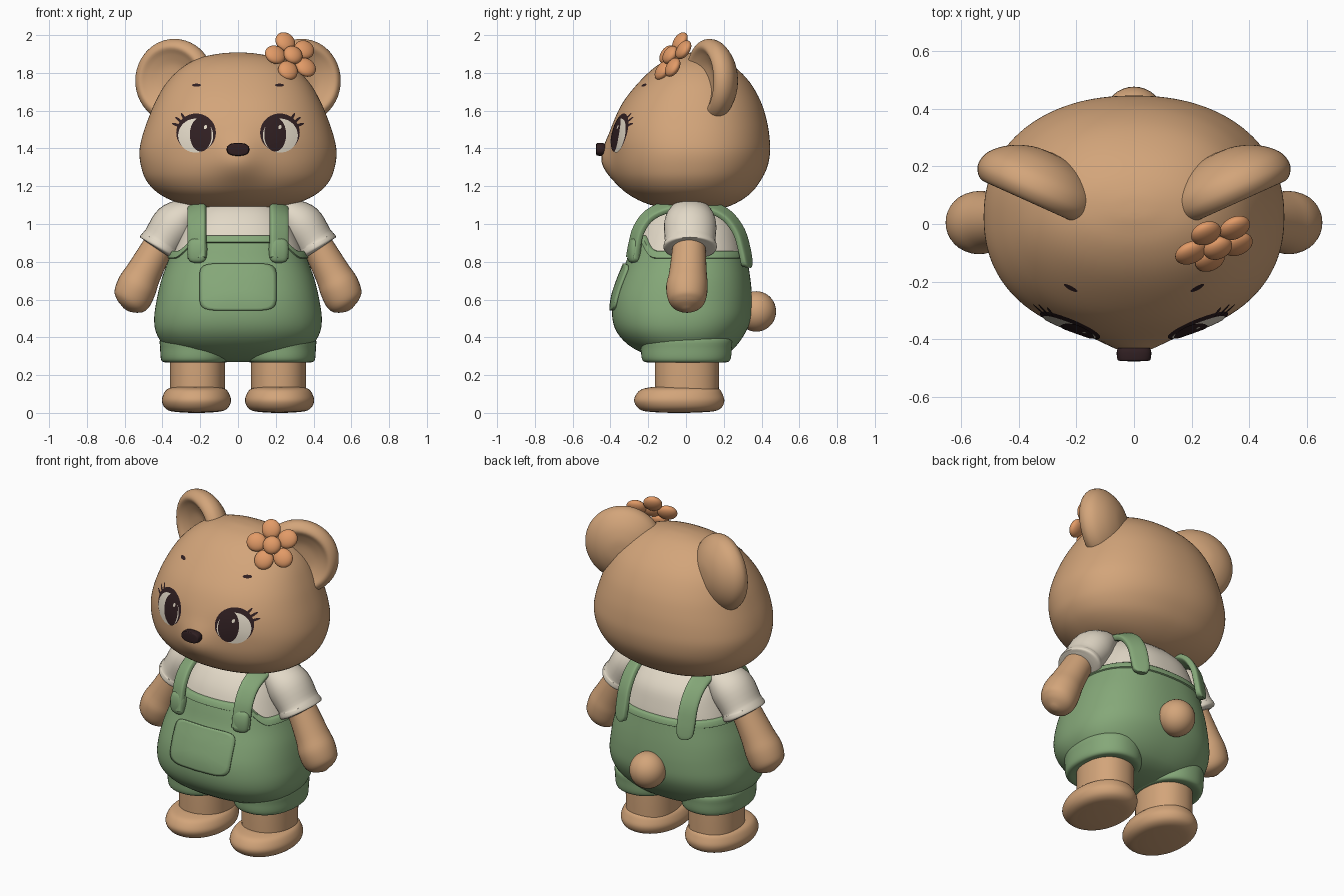
import bpy, bmesh, math
from mathutils import Vector, Matrix
from mathutils.bvhtree import BVHTree

if "Cube" in bpy.data.objects:
    bpy.data.objects.remove(bpy.data.objects["Cube"])


def material(name, rgb):
    m = bpy.data.materials.new(name)
    m.diffuse_color = (*rgb, 1)
    m.use_nodes = True
    m.node_tree.nodes["Principled BSDF"].inputs["Base Color"].default_value = m.diffuse_color
    return m


FUR = material("tan fur", (0.65, 0.375, 0.195))
GREEN = material("sage green", (0.235, 0.39, 0.19))
CREAM = material("cream", (0.76, 0.69, 0.57))
DARK = material("dark brown", (0.03, 0.014, 0.016))
ORANGE = material("soft orange", (0.76, 0.325, 0.135))


def finish(name, bm, mat, recalc=True):
    if recalc:
        bmesh.ops.recalc_face_normals(bm, faces=bm.faces[:])
    me = bpy.data.meshes.new(name)
    bm.to_mesh(me)
    bm.free()
    me.materials.append(mat)
    ob = bpy.data.objects.new(name, me)
    bpy.context.collection.objects.link(ob)
    return ob


def skin(name, rings, mat, cap_start=True, cap_end=True):
    """Bridge closed rings of points into a surface."""
    bm = bmesh.new()
    vs = [[bm.verts.new(p) for p in r] for r in rings]
    n = len(vs[0])
    for a, b in zip(vs, vs[1:]):
        for i in range(n):
            bm.faces.new((a[i], a[(i + 1) % n], b[(i + 1) % n], b[i]))
    if cap_start:
        bm.faces.new(vs[0])
    if cap_end:
        bm.faces.new(vs[-1])
    return finish(name, bm, mat)


def smooth_rows(rows, k=4):
    """Catmull-Rom resampling of rows of numbers."""
    out = []
    for i in range(len(rows) - 1):
        p0, p1, p2, p3 = (rows[max(i - 1, 0)], rows[i], rows[i + 1],
                          rows[min(i + 2, len(rows) - 1)])
        for j in range(k):
            t = j / k
            out.append([0.5 * (2 * b + (c - a) * t + (2 * a - 5 * b + 4 * c - d) * t * t
                               + (3 * b - a - 3 * c + d) * t ** 3)
                        for a, b, c, d in zip(p0, p1, p2, p3)])
    return out + [list(rows[-1])]


def oval(row, th, n=2.2, off=0, cx=0):
    """Point on a superellipse section; row = z, half width, front y, back y."""
    z, rx, yf, yb = row
    c, s = math.cos(th), math.sin(th)
    f = lambda v: math.copysign(abs(v) ** (2 / n), v)
    return Vector((cx + (rx + off) * f(c), (yf + yb) / 2 + ((yb - yf) / 2 + off) * f(s), z))


def angles(n):
    return [2 * math.pi * i / n for i in range(n)]


def loft(name, rows, mat, n=2.2, cx=0, segs=64, k=4):
    return skin(name, [[oval(r, t, n, 0, cx) for t in angles(segs)]
                       for r in smooth_rows(rows, k)], mat)


def sweep(name, rows, side, mat, n=2, tilt=0, segs=32):
    """Tube along a path; row = x, y, z, radius along side, other radius."""
    rows = smooth_rows(rows)
    pts = [Vector(r[:3]) for r in rows]
    rings = []
    for i, r in enumerate(rows):
        tan = (pts[min(i + 1, len(pts) - 1)] - pts[max(i - 1, 0)]).normalized()
        base = Vector(side)
        across = base * math.cos(tilt) + tan.cross(base).normalized() * math.sin(tilt)
        other = tan.cross(across).normalized()
        ring = []
        for t in angles(segs):
            p = oval((0, r[3], -r[4], r[4]), t, n)
            ring.append(pts[i] + across * p.x + other * p.y)
        rings.append(ring)
    return skin(name, rings, mat)


def blob(name, loc, scale, mat, rot=None):
    bm = bmesh.new()
    m = Matrix.Translation(loc) @ (rot or Matrix()) @ Matrix.Diagonal((*scale, 1))
    bmesh.ops.create_uvsphere(bm, u_segments=32, v_segments=18, radius=1, matrix=m)
    return finish(name, bm, mat)


def tree_of(ob):
    return BVHTree.FromPolygons([v.co for v in ob.data.vertices],
                                [p.vertices[:] for p in ob.data.polygons])


def decal(name, tree, cx, cz, a, b, mat, off, ang=0, n=2, rings=6):
    """Thin rounded patch projected from the front onto a surface."""
    bm = bmesh.new()
    ca, sa = math.cos(ang), math.sin(ang)

    def put(u, v):
        x, z = cx + u * ca - v * sa, cz + u * sa + v * ca
        hit = tree.ray_cast(Vector((x, -3, z)), Vector((0, 1, 0)))[0]
        return bm.verts.new((x, (hit.y if hit else 0) - off, z))
    mid, prev = put(0, 0), None
    for j in range(1, rings + 1):
        ps = [oval((0, a * j / rings, -b * j / rings, b * j / rings), t, n) for t in angles(40)]
        cur = [put(p.x, p.y) for p in ps]
        for i in range(40):
            k = (i + 1) % 40
            bm.faces.new((cur[i], cur[k], prev[k], prev[i]) if prev else (mid, cur[i], cur[k]))
        prev = cur
    bm.normal_update()
    for f in bm.faces:
        if f.normal.y > 0:
            f.normal_flip()
    return finish(name, bm, mat, False)


# Head with a soft muzzle bump
head = loft("head", [
    (1.07, .01, .02, .06), (1.08, .16, -.10, .18), (1.113, .32, -.22, .27), (1.165, .425, -.31, .345),
    (1.23, .485, -.362, .395), (1.30, .512, -.388, .43), (1.38, .522, -.396, .445),
    (1.46, .508, -.396, .442), (1.55, .478, -.378, .427), (1.65, .436, -.33, .395),
    (1.75, .377, -.25, .338), (1.83, .295, -.165, .26), (1.88, .20, -.08, .18),
    (1.903, .09, 0, .11), (1.908, .01, .04, .06)], FUR, segs=128)
for v in head.data.vertices:
    if v.co.y < 0:
        v.co.y -= .055 * math.exp(-(v.co.x / .12) ** 2 - ((v.co.z - 1.34) / .12) ** 2)
face = tree_of(head)
sweep("nose", [(0, -.43, 1.395, .055, .03), (0, -.445, 1.395, .06, .034), (0, -.468, 1.395, .058, .033),
               (0, -.475, 1.395, .05, .028), (0, -.477, 1.395, .01, .006)], (1, 0, 0), DARK, 2.5)

# Torso shape shared by shirt and overalls
TORSO = smooth_rows([
    (.27, .12, -.08, .10), (.30, .27, -.18, .19), (.35, .37, -.28, .25), (.42, .42, -.35, .30),
    (.50, .432, -.378, .333), (.60, .418, -.375, .338), (.70, .395, -.345, .33),
    (.80, .36, -.305, .315), (.90, .325, -.275, .297), (1.0, .28, -.235, .265),
    (1.08, .22, -.17, .19), (1.12, .15, -.10, .12)])


def torso(th, z, off):
    for a, b in zip(TORSO, TORSO[1:]):
        if z <= b[0]:
            t = max(0, (z - a[0]) / (b[0] - a[0]))
            return oval([p + (q - p) * t for p, q in zip(a, b)], th, 2.4, off)
    return oval(TORSO[-1], th, 2.4, off)


def overall_top(th):
    p = torso(th, .86, 0)
    w = min(1, max(0, (.31 - abs(p.x)) / .09)) if p.y < 0 else 0
    return .857 + .083 * w * w * (3 - 2 * w)


ring = angles(128)
skin("shirt", [[torso(t, .76 + .36 * i / 16, 0) for t in ring] for i in range(17)], CREAM)

# Overalls, ending in a raised rim round the top edge
levels = [(i / 30, 0, .012) for i in range(30)]
levels += [(1, -.04, .012), (1, -.036, .02), (1, -.006, .022), (1, 0, .016), (1, 0, -.01)]
overalls = skin("overalls", [[torso(t, .27 + f * (overall_top(t) - .27) + dz, off) for t in ring]
                             for f, dz, off in levels], GREEN, True, False)
pocket = decal("pocket", tree_of(overalls), 0, .667, .205, .125, GREEN, .014, 0, 6, 10)
pocket.modifiers.new("thickness", "SOLIDIFY").thickness = .016

# Tail
blob("tail", (0, .372, .537), (.105, .105, .107), FUR)

for s, side in ((-1, "right"), (1, "left")):
    # Ear: revolved shallow dish with a domed back
    n = Vector((.41 * s, -.91, 0)).normalized()
    u, v = Vector((0, 0, 1)), n.cross(Vector((0, 0, 1)))
    prof = smooth_rows([(.005, -.045), (.08, -.04), (.14, -.018), (.178, .001), (.207, -.014),
                        (.222, -.05), (.207, -.10), (.15, -.15), (.075, -.18), (.005, -.187)])
    c = Vector((.358 * s, .075, 1.758))
    skin(side + "_ear", [[c + n * d + (u * math.cos(t) + v * math.sin(t)) * r for t in angles(48)]
                         for r, d in prof], FUR)

    # Eye layers, lashes and brow
    decal(side + "_eye_rim", face, .222 * s, 1.483, .105, .102, DARK, .002)
    decal(side + "_eye_white", face, .224 * s, 1.468, .093, .090, CREAM, .004)
    decal(side + "_pupil", face, .197 * s, 1.474, .058, .090, DARK, .006)
    decal(side + "_glint", face, .197 * s + .025, 1.513, .008, .012, CREAM, .008, -.4)
    for i, (x, z, a) in enumerate([(.288, 1.565, 60), (.312, 1.55, 40), (.326, 1.525, 20)]):
        decal(f"{side}_lash_{i}", face, x * s, z, .026, .007, DARK, .004, s * math.radians(a), 2, 2)
    decal(side + "_brow", face, .22 * s, 1.735, .024, .008, DARK, .003, 0, 2, 2)

    # Arm and short sleeve with a cuff
    sweep(side + "_arm", [(x * s, y, z, a, b) for x, y, z, a, b in [
        (.37, .02, .97, .08, .08), (.44, .015, .85, .09, .085), (.50, .01, .74, .10, .095),
        (.535, .005, .67, .11, .106), (.562, .005, .60, .10, .10), (.58, .005, .565, .07, .07),
        (.592, .005, .545, .015, .015)]], (0, 1, 0), FUR)
    sweep(side + "_sleeve", [(x * s, .022, z, a, b) for x, z, a, b in [
        (.19, 1.07, .07, .06), (.26, 1.055, .115, .085), (.33, 1.00, .138, .12),
        (.395, .91, .134, .112), (.405, .895, .139, .116), (.418, .872, .139, .116),
        (.423, .864, .10, .088)]], (0, 1, 0), CREAM)

    # Strap over the shoulder, tilted to hug the body, with a padded front tab
    path = [(-.285, .82), (-.272, .89), (-.25, .97), (-.195, 1.045), (-.10, 1.09), (0, 1.10),
            (.12, 1.09), (.215, 1.045), (.28, .96), (.31, .86), (.322, .79), (.322, .77)]
    w = [.052] * 10 + [.045, .02]
    sweep(side + "_strap", [(.218 * s, y, z, a, .019) for (y, z), a in zip(path, w)],
          (1, 0, 0), GREEN, 4, .45 * s)
    sweep(side + "_strap_tab", [(.215 * s, y, z, a, b) for y, z, a, b in [
        (-.278, .795, .02, .012), (-.278, .81, .045, .026), (-.275, .86, .052, .032),
        (-.268, .905, .046, .028), (-.263, .925, .02, .012)]], (1, 0, 0), GREEN, 3, .25 * s)

    # Shorts leg, leg and foot
    loft(side + "_shorts_leg", [
        (.275, .13, -.17, .17), (.268, .165, -.21, .215), (.285, .183, -.233, .236),
        (.34, .187, -.238, .242), (.39, .187, -.237, .24), (.42, .15, -.19, .19)],
        GREEN, 2.2, .225 * s)
    loft(side + "_leg", [(.08, .145, -.163, .173), (.2, .146, -.165, .175), (.32, .146, -.165, .175)],
         FUR, 2.2, .215 * s)
    loft(side + "_foot", [
        (.004, .09, -.16, .10), (.01, .14, -.225, .155), (.03, .17, -.258, .19),
        (.065, .183, -.275, .203), (.10, .174, -.262, .193), (.125, .155, -.235, .178),
        (.137, .12, -.18, .15)], FUR, 2.1, .22 * s)
    blob(side + "_sole", (.22 * s, -.037, .012), (.13, .18, .012), FUR)

# Flower beside the ear
n = Vector((.45, -1, .65)).normalized()
u = (Vector((0, 0, 1)) - n * n.z).normalized()
v = u.cross(n)
rot = Matrix((v, u, n)).transposed()
c = Vector((.284, -.068, 1.885))
for i in range(5):
    a = math.radians(100 + 72 * i)
    p = c + (v * math.cos(a) + u * math.sin(a)) * .093
    blob(f"petal_{i}", p, (.057, .054, .03), ORANGE, rot.to_4x4() @ Matrix.Rotation(a, 4, "Z"))
blob("flower_centre", c + n * .02, (.052, .052, .032), ORANGE, rot.to_4x4())

# Smooth shading
bpy.ops.object.select_all(action="SELECT")
bpy.context.view_layer.objects.active = head
bpy.ops.object.shade_smooth_by_angle(angle=math.radians(50))
